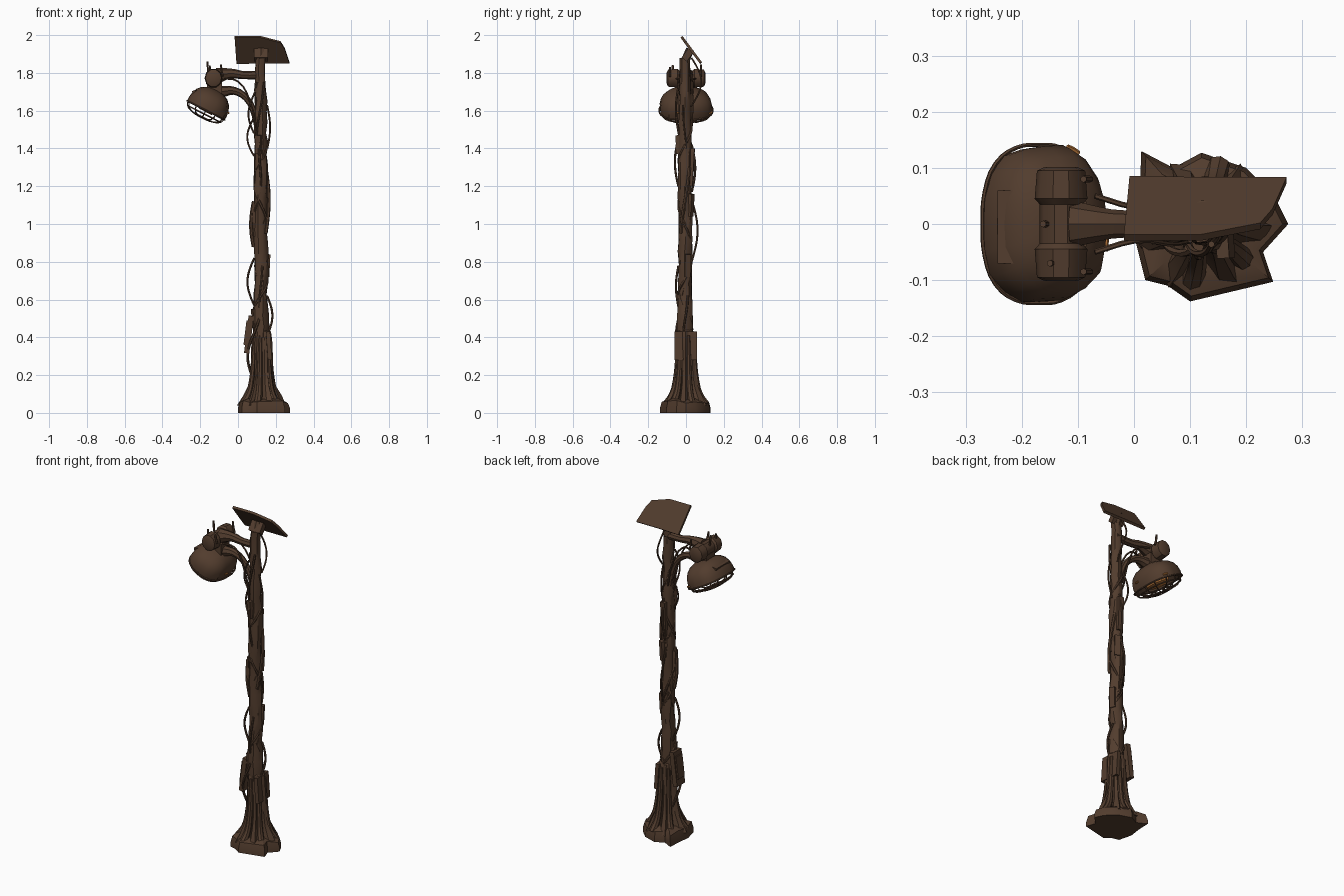
import bpy, bmesh, math, random
from math import sin, cos, pi, radians
from mathutils import Vector, Matrix

if "Cube" in bpy.data.objects:
    bpy.data.objects.remove(bpy.data.objects["Cube"])

random.seed(4)
PX, PY = 0.12, -0.005          # pole axis


def material(name, rgb):
    m = bpy.data.materials.new(name)
    m.diffuse_color = (*rgb, 1)
    m.use_nodes = True
    m.node_tree.nodes["Principled BSDF"].inputs["Base Color"].default_value = m.diffuse_color
    return m


BROWN = material("dark rusty brown", (0.085, 0.046, 0.027))
ORANGE = material("amber glow", (0.45, 0.17, 0.04))


def add(name, bm, mat=BROWN):
    bmesh.ops.recalc_face_normals(bm, faces=bm.faces)
    me = bpy.data.meshes.new(name)
    bm.to_mesh(me)
    bm.free()
    me.materials.append(mat)
    ob = bpy.data.objects.new(name, me)
    bpy.context.collection.objects.link(ob)
    return ob


def loft(name, rings, caps=(True, True), mat=BROWN):
    bm = bmesh.new()
    vs = [[bm.verts.new(p) for p in r] for r in rings]
    n = len(vs[0])
    for a, b in zip(vs, vs[1:]):
        for i in range(n):
            bm.faces.new((a[i], a[(i + 1) % n], b[(i + 1) % n], b[i]))
    if caps[0]:
        bm.faces.new(vs[0])
    if caps[1]:
        bm.faces.new(vs[-1])
    return add(name, bm, mat)


def tube(name, pts, r, closed=False, taper=None, smooth=True, mat=BROWN):
    cu = bpy.data.curves.new(name, 'CURVE')
    cu.dimensions = '3D'
    cu.bevel_depth = r
    cu.bevel_resolution = 1 if r < 0.012 else 2
    cu.resolution_u = 3
    cu.use_fill_caps = True
    sp = cu.splines.new('BEZIER' if smooth else 'POLY')
    store = sp.bezier_points if smooth else sp.points
    store.add(len(pts) - 1)
    for i, p in enumerate(pts):
        q = store[i]
        q.co = p if smooth else (*p, 1)
        q.radius = taper[i] if taper else 1
        if smooth:
            q.handle_left_type = q.handle_right_type = 'AUTO'
    sp.use_cyclic_u = closed
    tmp = bpy.data.objects.new(name + "_curve", cu)
    bpy.context.collection.objects.link(tmp)
    bpy.context.view_layer.update()
    me = bpy.data.meshes.new_from_object(
        tmp.evaluated_get(bpy.context.evaluated_depsgraph_get()))
    bpy.data.objects.remove(tmp)
    me.materials.clear()
    me.materials.append(mat)
    ob = bpy.data.objects.new(name, me)
    bpy.context.collection.objects.link(ob)
    return ob


def box(name, loc, size, rot=(0, 0, 0), mat=BROWN):
    bm = bmesh.new()
    bmesh.ops.create_cube(bm, size=1)
    bmesh.ops.scale(bm, vec=size, verts=bm.verts)
    ob = add(name, bm, mat)
    ob.location = loc
    ob.rotation_euler = [radians(a) for a in rot]
    return ob


# Ragged foot slab
foot = [(.013, .130), (.07, .1), (.12, .127), (.2, .1), (.25, .05), (.275, 0), (.23, -.05),
        (.248, -.103), (.1, -.138), (.06, -.11), (.02, -.1), (0, -.02), (.01, .05)]


def foot_ring(s, z, jit=0):
    return [(.13 + (x - .13) * s, y * s, z + random.uniform(-jit, jit)) for x, y in foot]


loft("foot_slab", [foot_ring(1, 0), foot_ring(1, .025), foot_ring(.93, .058, .008),
                   foot_ring(.68, .075, .006)])

# Flared, ribbed trunk base
rings = []
for z, r, lobe in [(.04, .100, .30), (.09, .080, .30), (.14, .062, .26), (.2, .052, .2),
                   (.27, .049, .16), (.34, .050, .12), (.39, .047, .14), (.43, .044, .1), (.445, .03, .0)]:
    rings.append([(.127 + r * (1 + lobe * cos(6 * a + .4) + random.uniform(-.06, .06)) * cos(a),
                   -.003 + r * (1 + lobe * cos(6 * a + .4)) * sin(a), z)
                  for a in [2 * pi * i / 24 for i in range(24)]])
loft("trunk_base", rings)

# Root-like buttresses
for i in range(6):
    a = 2 * pi * i / 6 + .3
    pts = [(.127 + d * cos(a), d * sin(a), z) for d, z in
           [(.105, .045), (.072, .10), (.055, .18), (.045, .30), (.041, .41)]]
    tube("buttress", pts, .017, taper=[1.3, 1.1, .9, .8, .6])

# Pole with uneven bark
rings = []
for k in range(27):
    z = .4 + k * (1.88 - .4) / 26
    r = .041 if z < .58 else .036 - .010 * max(0, z - 1.3) / .58
    ox, oy = random.uniform(-.004, .004), random.uniform(-.003, .003)
    rings.append([(PX + ox + r * random.uniform(.9, 1.12) * cos(a),
                   PY + oy + r * random.uniform(.9, 1.12) * sin(a), z)
                  for a in [2 * pi * i / 10 for i in range(10)]])
loft("pole", rings)

# Control boxes and plates strapped to the lower pole
box("side_box", (.058, 0, .415), (.028, .075, .20), (0, 7, 0))
box("side_box_lid", (.043, 0, .425), (.012, .060, .13), (0, 7, 0))
box("sleeve_plate", (.160, -.002, .355), (.022, .118, .15), (0, -4, 4))
for z, deg, h in [(.50, 200, .10), (1.02, 190, .17), (1.30, 85, .2), (.78, 20, .12), (1.1, 60, .12), (1.42, 250, .1)]:
    a = radians(deg)
    box("bark_plate", (PX + .036 * cos(a), PY + .036 * sin(a), z), (.02, .032, h), (0, 3, deg))


# Loose cables: start angle, end angle, bottom, top, bulge, thickness
def cable(a0, a1, z0, z1, bulge, r):
    pts = []
    for i in range(6):
        t = i / 5
        a = radians(a0 + (a1 - a0) * t)
        d = .036 + bulge * sin(pi * t)
        pts.append((PX + d * cos(a), PY + d * sin(a), z0 + (z1 - z0) * t))
    tube("loose_cable", pts, r)


for c in [(165, 200, .57, .82, .034, .006), (190, 150, 1.36, 1.57, .036, .005),
          (10, -20, 1.40, 1.63, .014, .005), (-15, 20, .41, .62, .026, .006),
          (75, 105, .80, 1.13, .030, .006), (95, 80, 1.17, 1.42, .018, .006),
          (275, 255, 1.2, 1.46, .018, .006), (255, 285, .56, .78, .012, .006),
          (180, 195, .88, 1.12, .014, .012), (60, 110, 1.62, 1.88, .05, .005),
          (230, 300, 1.45, 1.75, .012, .006), (170, 215, 1.48, 1.7, .03, .005),
          (320, 400, .95, 1.3, .008, .009), (140, 260, .15, .5, .035, .007)]:
    cable(*c)

# Vines wound round the pole
for ph, turns, z0, z1, r in [(0, 3.5, .35, 1.6, .007), (2.2, -2.5, .4, 1.5, .007), (4, 2, .45, 1.75, .006)]:
    pts = []
    for i in range(33):
        t = i / 32
        a = ph + turns * 2 * pi * t
        d = .034 + .005 * sin(9 * t + ph) - .006 * t
        pts.append((PX + d * cos(a), PY + d * sin(a), z0 + (z1 - z0) * t))
    tube("wound_vine", pts, r)

# Tilted top panel and its bracket
outline = [(-.018, 0), (.12, 0), (.225, .2), (.247, .45), (.272, 1), (.13, 1.0), (-.008, 1.02)]
n = Vector((0, .8, .6)) * .007
mid = [Vector((x, -.024 + .102 * t, 1.991 - .137 * t)) for x, t in outline]
loft("top_panel", [[p - n for p in mid], [p + n for p in mid]])
box("panel_bracket", (.122, .008, 1.895), (.075, .035, .06), (-35, 0, 0))
tube("panel_stem", [(PX, PY, 1.82), (PX, 0, 1.87), (.122, .022, 1.925)], .022)

# Arm, curved strut and cables
tube("arm", [(.13, 0, 1.79), (.03, 0, 1.788), (-.04, 0, 1.797), (-.11, 0, 1.785)], .026,
     taper=[.9, .8, 1.0, 1.6])
tube("strut", [(.115, 0, 1.43), (.088, 0, 1.58), (.045, 0, 1.665), (-.02, 0, 1.705), (-.09, 0, 1.70)], .021,
     taper=[1, .8, .8, 1, 1.5])
for s in (-1, 1):
    tube("strut_cable", [(.10, .03 * s, 1.5), (.06, .035 * s, 1.66), (.0, .03 * s, 1.755), (-.07, .05 * s, 1.77)], .005)

# Ballast drum across the lamp, with prongs
rings = []
for y, r in [(-.102, .028), (-.095, .043), (-.045, .047), (-.035, .038), (.035, .038), (.045, .047),
             (.095, .043), (.102, .028)]:
    rings.append([(-.130 + r * cos(a), y, 1.772 + r * 1.1 * sin(a))
                  for a in [2 * pi * i / 10 for i in range(10)]])
loft("ballast_drum", rings)
box("drum_neck", (-.125, 0, 1.72), (.08, .08, .07))
for x, y, z in [(-.162, 0, 1.86), (-.15, -.07, 1.84), (-.09, .08, 1.845), (-.09, -.085, 1.83)]:
    tube("prong", [(x + .012, y, 1.78), (x + .003, y, 1.81), (x, y, z)], .006, smooth=False)

# Lamp head, tilted so its mouth looks down and outward
HEAD = Matrix.Translation((-.168, 0, 1.605)) @ Matrix.Rotation(radians(27), 4, 'Y')


def hp(r, a, h):
    k = (abs(cos(a)) ** 2.6 + abs(sin(a)) ** 2.6) ** (-1 / 2.6)   # slightly squared oval
    return HEAD @ Vector((r * k * cos(a), 1.26 * r * k * sin(a), h))


N = 20
wob = [random.uniform(.96, 1.02) for _ in range(N)]
profile = [(.085, .03), (.100, -.004), (.112, -.006), (.113, .02), (.108, .05), (.097, .075),
           (.076, .098), (.046, .112), (.02, .118)]
loft("lamp_dome", [[hp(r * wob[i], 2 * pi * i / N, h) for i in range(N)] for r, h in profile])
box("dome_cover_plate", (-.205, -.005, 1.705), (.075, .13, .012), (0, -10, 0))

# Wire cage under the mouth
for i in range(6):
    a = pi * i / 6
    tube("cage_rib", [hp(r, a, h) for r, h in
                      [(.108, 0), (.098, -.025), (.065, -.042), (0, -.048),
                       (-.065, -.042), (-.098, -.025), (-.108, 0)]], .0035)
for r, h in [(.112, -.004), (.098, -.025), (.055, -.044)]:
    tube("cage_ring", [hp(r, 2 * pi * i / 16, h) for i in range(16)], .004, closed=True)

# Glowing lens inside, and small glow slits on the housing
loft("lens", [[hp(r, 2 * pi * i / 12, h) for i in range(12)]
              for r, h in [(.055, .032), (.052, .0), (.036, -.012)]], mat=ORANGE)
tube("rear_glow_slit", [hp(.114, a, .038) for a in (-.18, -.25, -.33)], .005, mat=ORANGE)
tube("side_glow_slit", [hp(.114, a, .012) for a in (.95, 1.05, 1.15)], .005, mat=ORANGE)
for dx, w in [(0, .016), (.009, .004)]:
    box("top_glow_mark", (-.195, -.068 + dx, 1.7125), (w, .004, .006), (0, -10, 0), ORANGE)

# Smooth shading with sharp edges kept
for ob in bpy.data.objects:
    ob.select_set(ob.type == 'MESH')
    bpy.context.view_layer.objects.active = ob
bpy.ops.object.shade_smooth_by_angle(angle=radians(35))
